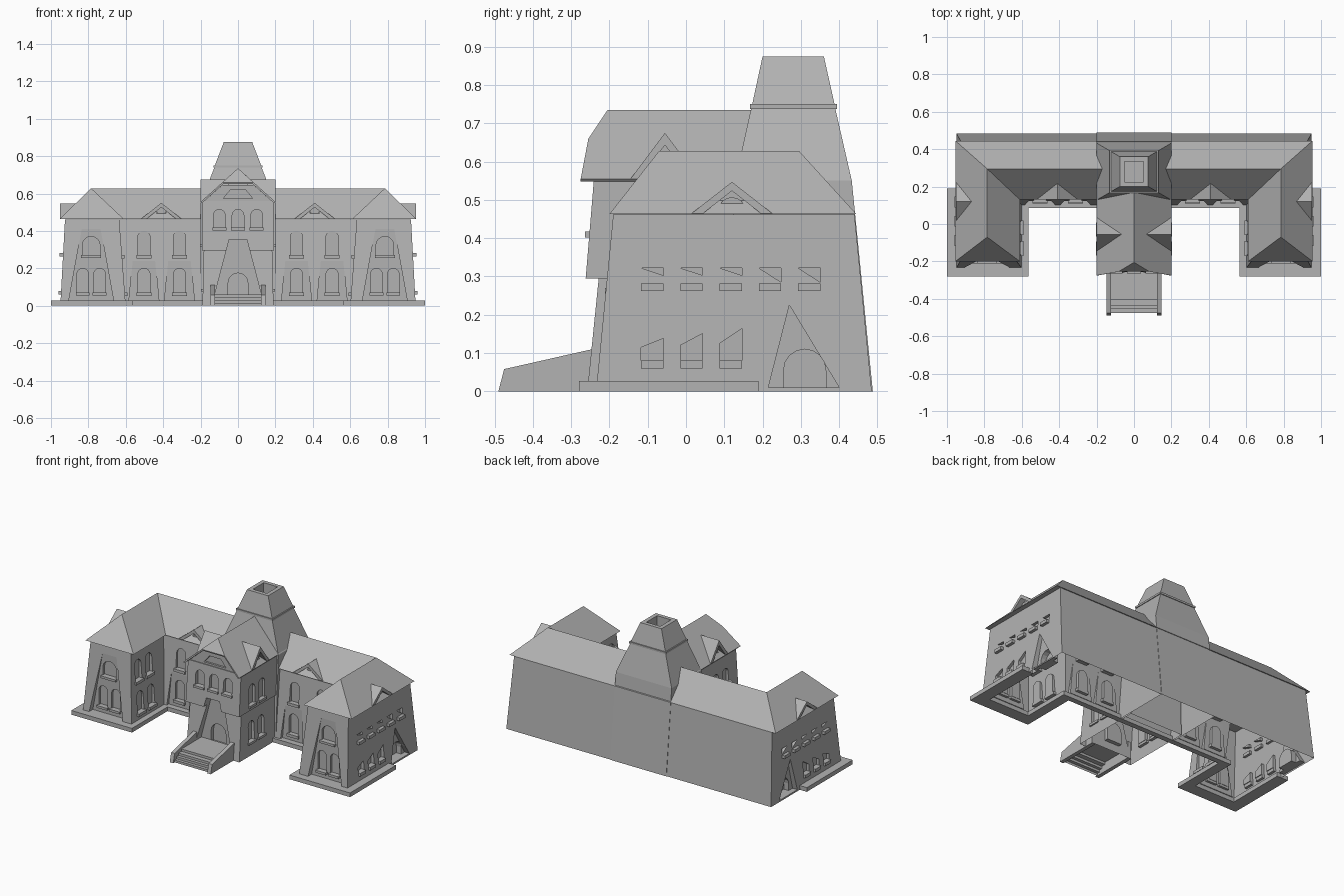
import bpy, bmesh
from math import pi, sin, cos
from mathutils import Matrix

cube = bpy.data.objects.get("Cube")
if cube:
    bpy.data.objects.remove(cube, do_unlink=True)

GREY = (0.45, 0.45, 0.45, 1)
stone = bpy.data.materials.new("stone grey")
stone.use_nodes = True
stone.diffuse_color = GREY
stone.node_tree.nodes["Principled BSDF"].inputs["Base Color"].default_value = GREY


def finish(name, bm):
    bmesh.ops.recalc_face_normals(bm, faces=bm.faces)
    mesh = bpy.data.meshes.new(name)
    bm.to_mesh(mesh)
    bm.free()
    mesh.materials.append(stone)
    ob = bpy.data.objects.new(name, mesh)
    bpy.context.scene.collection.objects.link(ob)
    return ob


def loft(name, loops, closed=True, caps=(True, True)):
    """Skin a stack of (outline, z) loops."""
    bm = bmesh.new()
    rings = [[bm.verts.new((x, y, z)) for x, y in pts] for pts, z in loops]
    n = len(rings[0])
    for a, b in zip(rings, rings[1:]):
        for i in range(n if closed else n - 1):
            j = (i + 1) % n
            bm.faces.new((a[i], a[j], b[j], b[i]))
    if closed:
        for ring, cap in zip((rings[0], rings[-1]), caps):
            if cap:
                bm.faces.new(ring)
    else:
        bmesh.ops.remove_doubles(bm, verts=bm.verts, dist=1e-5)
        bmesh.ops.holes_fill(bm, edges=[e for e in bm.edges if e.is_boundary], sides=4)
    return finish(name, bm)


def add_prism(bm, pts, axis, a, b):
    """Extrude a (u, z) profile along x or y."""
    put = (lambda u, z, d: (d, u, z)) if axis == "x" else (lambda u, z, d: (u, d, z))
    p = [bm.verts.new(put(u, z, a)) for u, z in pts]
    q = [bm.verts.new(put(u, z, b)) for u, z in pts]
    bm.faces.new(p)
    bm.faces.new(q[::-1])
    for i in range(len(p)):
        j = (i + 1) % len(p)
        bm.faces.new((p[i], q[i], q[j], p[j]))


def prisms(name, items):
    bm = bmesh.new()
    for item in items:
        add_prism(bm, *item)
    return finish(name, bm)


def arch(u, z, w, h, steps=8):
    r = w / 2
    curve = [(u + r * cos(pi * i / steps), z + h - r + r * sin(pi * i / steps)) for i in range(steps + 1)]
    return [(u - r, z), (u + r, z)] + curve


def trapezoid(u, z0, z1, bottom, top):
    return [(u - bottom, z0), (u + bottom, z0), (u + top, z1), (u - top, z1)]


def box(u, z, w, h):
    return trapezoid(u, z, z + h, w / 2, w / 2)


def rect(x, y0, y1):
    return [(-x, y0), (x, y0), (x, y1), (-x, y1)]


def mirrored(half):
    return half + [(-x, y) for x, y in reversed(half)]


def carve(ob, *passes):
    """Cut recesses in passes, then open the underside."""
    for items in passes:
        cutter = prisms("recess_cutter", items)
        cutter.hide_render = True
        mod = ob.modifiers.new("recess", "BOOLEAN")
        mod.object, mod.operation, mod.solver = cutter, "DIFFERENCE", "EXACT"
        dg = bpy.context.evaluated_depsgraph_get()
        mesh = bpy.data.meshes.new_from_object(ob.evaluated_get(dg))
        ob.modifiers.clear()
        ob.data = mesh
        bpy.data.objects.remove(cutter, do_unlink=True)
    open_floor(ob)


def open_floor(ob):
    bm = bmesh.new()
    bm.from_mesh(ob.data)
    floor = [f for f in bm.faces if all(v.co.z < 1e-4 for v in f.verts)]
    bmesh.ops.delete(bm, geom=floor, context="FACES")
    bm.to_mesh(ob.data)
    bm.free()


# Plinth ring
outer = mirrored([(1, .19), (1, -.28), (.565, -.28), (.565, .085)])
inner = mirrored([(.92, .19), (.92, -.2), (.63, -.2), (.63, .12)])
loft("plinth", [(outer, 0), (outer, .027), (inner, .027), (inner, 0), (outer, 0)], closed=False)

# U-shaped main walls, leaning inwards
walls = loft("main_walls", [
    (mirrored([(.95, .485), (.95, -.235), (.6, -.235), (.6, .1)]), 0),
    (mirrored([(.925, .44), (.925, -.19), (.635, -.19), (.635, .145)]), .462)])
panels, windows, sills = [], [], []
for s in (1, -1):
    # Wing fronts
    panels.append((trapezoid(s * .785, .027, .41, .12, .05), "y", -.4, -.195))
    for x, z, w, h in ((.74, .07, .062, .13), (.83, .07, .062, .13), (.785, .27, .095, .1)):
        windows.append((arch(s * x, z, w, h), "y", -.4, -.178))
        sills.append((box(s * x, z - .015, w + .012, .015), "y", -.212, -.18))
    # Main front
    for x in (.503, .313):
        panels.append((trapezoid(s * x, .027, .24, .08, .06), "y", -.1, .1235))
        for z, y in ((.07, .123), (.27, .128)):
            windows.append((arch(s * x, z, .065, .13), "y", -.1, y + .018))
            sills.append((box(s * x, z - .018, .08, .018), "y", y - .014, y + .02))
    # Wing inner sides
    for y in (-.13, -.02):
        for z, x in ((.07, .605), (.27, .622)):
            windows.append((arch(y, z, .065, .13), "x", s * .45, s * (x + .02)))
            sills.append((box(y, z - .018, .08, .018), "x", s * (x - .014), s * (x + .02)))
    # Wing outer sides with doorway
    panels.append(([(.215, .01), (.4, .01), (.27, .225)], "x", s * 1.1, s * .915))
    windows.append((arch(.31, .01, .11, .1), "x", s * 1.1, s * .88))
    for i in range(5):
        y = -.088 + i * .1025
        sills.append((box(y, .262, .058, .02), "x", s * .92, s * .955))
        tip = .303 if i < 3 else .285
        windows.append(([(y - .029, .322), (y + .029, tip), (y + .029, .322)], "x", s * 1.1, s * .915))
        if i < 3:
            sills.append((box(y, .06, .058, .02), "x", s * .93, s * .96))
            low, high = .115 + i * .005, .138 + i * .013
            windows.append(([(y - .029, .08), (y + .029, .08), (y + .029, high), (y - .029, low)],
                            "x", s * 1.1, s * .925))
carve(walls, panels, windows)

# Hipped roof over the U
bm = bmesh.new()
side = {}
for s in (1, -1):
    co = [(.955, .445, .463), (.955, -.2, .463), (.61, -.2, .463), (.61, .13, .463),
          (.785, .295, .628), (.785, -.07, .628)]
    side[s] = v = [bm.verts.new((s * x, y, z)) for x, y, z in co]
    for ids in ((0, 1, 5, 4), (1, 2, 5), (2, 3, 4, 5)):
        bm.faces.new([v[i] for i in ids])
r, l = side[1], side[-1]
bm.faces.new((r[3], l[3], l[4], r[4]))
bm.faces.new((l[0], r[0], r[4], l[4]))
bm.faces.new(r[:4] + l[3::-1])
finish("main_roof", bm)

# Central pavilion, overhanging upper storey
porch = [(trapezoid(0, .0, .355, .14, .047), "y", -.5, -.2)]
lower_cuts = [(arch(0, .05, .105, .125), "y", -.5, -.175)]
upper_cuts = [(arch(x, .415, .062, .1), "y", -.5, -.225) for x in (-.1, 0, .1)]
sills += [(box(x, .402, .075, .015), "y", -.264, -.23) for x in (-.1, 0, .1)]
for s in (1, -1):
    for y in (-.13, -.03):
        lower_cuts.append((arch(y, .09, .06, .13), "x", s * .3, s * .167))
        upper_cuts.append((arch(y, .33, .06, .13), "x", s * .3, s * .175))
        sills.append((box(y, .075, .075, .015), "x", s * .17, s * .198))
        sills.append((box(y, .315, .075, .015), "x", s * .17, s * .202))
lower = loft("pavilion_lower_walls", [(rect(.19, -.258, .2), 0), (rect(.183, -.228, .2), .295)])
carve(lower, porch, lower_cuts)
upper = loft("pavilion_upper_walls", [(rect(.192, -.262, .2), .295), (rect(.19, -.24, .2), .56)])
carve(upper, porch, upper_cuts)
gable = prisms("pavilion_gable", [(trapezoid(0, .555, .645, .185, .085), "y", -.235, .2)])
carve(gable, [(trapezoid(0, .572, .62, .08, .04), "y", -.4, -.222)])
prisms("window_sills", sills)

# Pavilion roof with clipped gable
bm = bmesh.new()
ridge = [bm.verts.new((0, y, .735)) for y in (-.205, .24)]
clips = []
for s in (1, -1):
    clip, eave, back = [bm.verts.new(c) for c in
                        ((s * .083, -.255, .66), (s * .2, -.275, .555), (s * .2, .24, .555))]
    bm.faces.new([ridge[0], clip, eave, back, ridge[1]][::s])
    clips.append(clip)
bm.faces.new((ridge[0], clips[1], clips[0]))
roof = finish("pavilion_roof", bm)
mod = roof.modifiers.new("thickness", "SOLIDIFY")
mod.thickness, mod.offset = .01, -1


# Gabled dormers
def dormer(name, x, y, z, turn, w, h, t, depth):
    k = h * (w - t) / w
    chevron = [(-w, 0), (0, h), (w, 0), (w - t, 0), (0, k), (t - w, 0)]
    ob = prisms(name, [(chevron, "y", 0, depth),
                       ([(t - w, 0), (w - t, 0), (0, k)], "y", .035, depth),
                       (arch(0, 0, .07, .042), "y", .027, .036)])
    ob.data.transform(Matrix.Translation((x, y, z)) @ Matrix.Rotation(turn, 4, "Z"))


for s, label in ((1, "left"), (-1, "right")):
    dormer(label + "_wing_dormer", s * .953, .12, .465, s * pi / 2, .105, .082, .03, .1)
    dormer(label + "_front_dormer", s * .41, .132, .465, 0, .108, .085, .03, .1)
    dormer(label + "_pavilion_dormer", s * .2, -.055, .555, s * pi / 2, .09, .12, .024, .15)

# Tower with hollow top
tower = loft("tower", [
    (rect(.2, .1, .488), 0), (rect(.2, .128, .433), .55),
    (rect(.127, .17, .39), .738), (rect(.132, .167, .395), .738),
    (rect(.132, .167, .395), .75), (rect(.124, .173, .388), .75),
    (rect(.076, .2, .36), .875), (rect(.05, .225, .335), .875), (rect(.05, .225, .335), .78)])
open_floor(tower)

# Entrance stairs and sloping side walls
flight = [(-.2, 0), (-.475, 0)]
for i, y in enumerate((-.475, -.455, -.435, -.405)):
    flight += [(y, .015 * (i + 1)), ((-.455, -.435, -.405, -.2)[i], .015 * (i + 1))]
open_floor(prisms("entrance_stairs", [(flight, "x", -.123, .123)]))
cheek = [(-.49, 0), (-.475, .058), (-.245, .11), (-.2, .11), (-.2, 0)]
prisms("stair_side_walls", [(cheek, "x", s * .122, s * .147) for s in (1, -1)])
